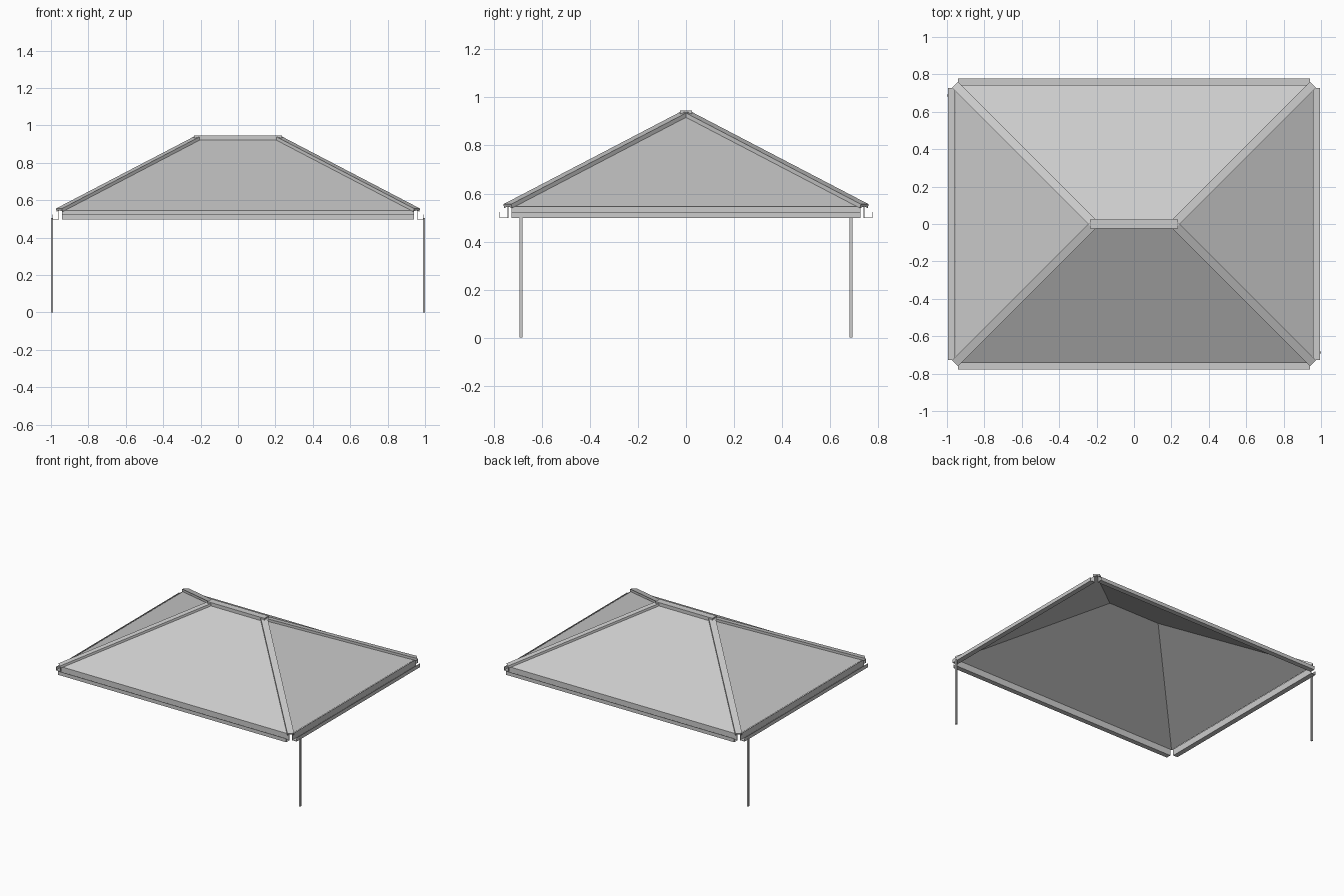
import bpy
from mathutils import Vector

if "Cube" in bpy.data.objects:
    bpy.data.objects.remove(bpy.data.objects["Cube"])

mat = bpy.data.materials.new("light grey metal")
mat.diffuse_color = (0.6, 0.6, 0.6, 1)
mat.use_nodes = True
mat.node_tree.nodes["Principled BSDF"].inputs["Base Color"].default_value = mat.diffuse_color

EX, EY, EZ = 0.955, 0.742, 0.545   # eaves
RX, RZ = 0.213, 0.932              # ridge


def add(name, verts, faces):
    me = bpy.data.meshes.new(name)
    me.from_pydata([tuple(v) for v in verts], [], faces)
    me.materials.append(mat)
    ob = bpy.data.objects.new(name, me)
    bpy.context.collection.objects.link(ob)
    return ob


def sweep(name, a, b, side, up, profile):
    """Straight bar with a closed profile given as (side, up) points."""
    a, b, n = Vector(a), Vector(b), len(profile)
    verts = [p + side * u + up * v for p in (a, b) for u, v in profile]
    faces = [(i, (i + 1) % n, n + (i + 1) % n, n + i) for i in range(n)]
    faces += [tuple(reversed(range(n))), tuple(range(n, 2 * n))]
    return add(name, verts, faces)


# hipped roof sheet
add("roof",
    [(-EX, -EY, EZ), (EX, -EY, EZ), (EX, EY, EZ), (-EX, EY, EZ),
     (-RX, 0, RZ), (RX, 0, RZ)],
    [(0, 1, 5, 4), (1, 2, 5), (2, 3, 4, 5), (3, 0, 4)])


# flat-topped caps that straddle a ridge or hip
def cap(name, a, b, w, t, d):
    along = (Vector(b) - Vector(a)).normalized()
    side = along.cross(Vector((0, 0, 1))).normalized()
    up = side.cross(along)
    sweep(name, a, b, side, up, [(-w, t), (-w, -d), (0, 0.001), (w, -d), (w, t)])


cap("ridge_cap", (-0.235, 0, RZ), (0.235, 0, RZ), 0.025, 0.014, 0.011)
for sx, nx in ((-1, "left"), (1, "right")):
    for sy, ny in ((-1, "front"), (1, "back")):
        cap("hip_cap_%s_%s" % (ny, nx), (sx * EX, sy * EY, EZ),
            (sx * RX, 0, RZ), 0.023, 0.011, 0.006)

# J-shaped eaves gutters: tall back, flat floor, short outer lip
T = 0.003
gutter = [(0, 0.545), (0, 0.497), (0.037, 0.497), (0.037, 0.524),
          (0.037 - T, 0.524), (0.037 - T, 0.497 + T), (T, 0.497 + T), (T, 0.545)]
UP = Vector((0, 0, 1))
for s, n in ((-1, "front"), (1, "back")):
    sweep("gutter_" + n, (-0.942, s * 0.74, 0), (0.942, s * 0.74, 0),
          Vector((0, s, 0)), UP, gutter)
for s, n in ((-1, "left"), (1, "right")):
    sweep("gutter_" + n, (s * 0.957, -0.727, 0), (s * 0.957, 0.727, 0),
          Vector((s, 0, 0)), UP, gutter)

# square downpipes at two opposite corners
H = 0.006
square = [(-H, -H), (H, -H), (H, H), (-H, H)]
for s, n in ((-1, "left"), (1, "right")):
    sweep("downpipe_" + n, (s * 0.994, -s * 0.687, 0), (s * 0.994, -s * 0.687, 0.505),
          Vector((1, 0, 0)), Vector((0, 1, 0)), square)

# make face directions consistent on the closed parts
import bmesh
for ob in bpy.data.objects:
    bm = bmesh.new()
    bm.from_mesh(ob.data)
    if ob.name != "roof":
        bmesh.ops.recalc_face_normals(bm, faces=bm.faces)
    bm.to_mesh(ob.data)
    bm.free()
